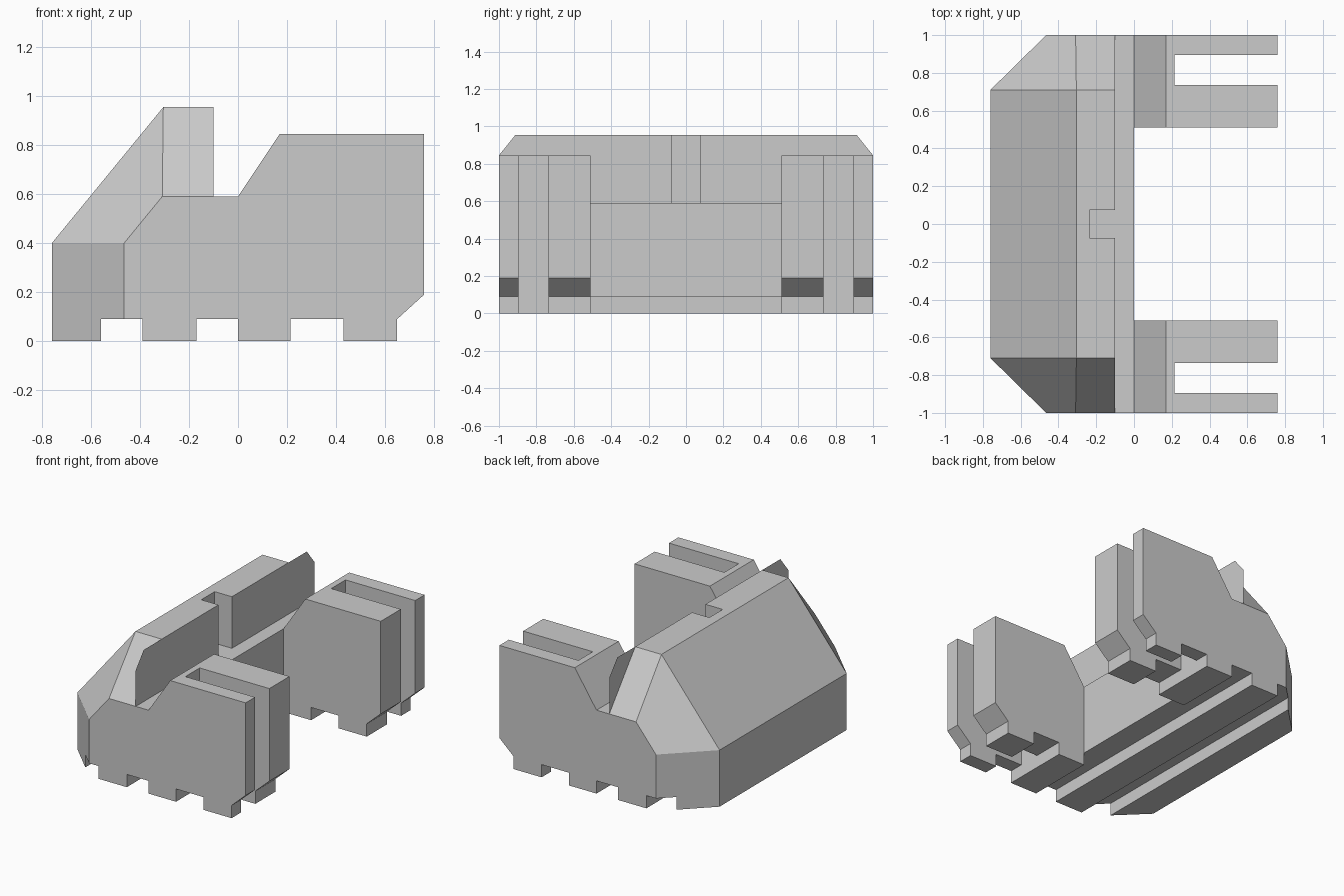
import bpy
import bmesh
from mathutils import Vector

if "Cube" in bpy.data.objects:
    bpy.data.objects.remove(bpy.data.objects["Cube"])


def prism(name, points, axis, lo, hi):
    """Extrude a closed 2D profile along axis 'x' (points are y,z) or 'y' (points are x,z)."""
    def place(p, d):
        return (d, p[0], p[1]) if axis == 'x' else (p[0], d, p[1])
    bm = bmesh.new()
    face = bm.faces.new([bm.verts.new(place(p, lo)) for p in points])
    ext = bmesh.ops.extrude_face_region(bm, geom=[face])
    verts = [g for g in ext['geom'] if isinstance(g, bmesh.types.BMVert)]
    bmesh.ops.translate(bm, verts=verts, vec=place((0, 0), hi - lo))
    bmesh.ops.recalc_face_normals(bm, faces=bm.faces)
    mesh = bpy.data.meshes.new(name)
    bm.to_mesh(mesh)
    bm.free()
    obj = bpy.data.objects.new(name, mesh)
    bpy.context.collection.objects.link(obj)
    return obj


def box(x0, x1, y0, y1, z0, z1):
    return prism("cutter", [(x0, z0), (x1, z0), (x1, z1), (x0, z1)], 'y', y0, y1)


def half_space(point, normal, size=3.0):
    """Big block lying on the outer side of a plane."""
    n = Vector(normal).normalized()
    h = size / 2
    obj = box(-h, h, -h, h, 0, size)
    mat = n.to_track_quat('Z', 'Y').to_matrix().to_4x4()
    mat.translation = Vector(point)
    obj.data.transform(mat)
    return obj


def cut(target, cutter):
    cutter.hide_render = True
    mod = target.modifiers.new("cut", 'BOOLEAN')
    mod.operation = 'DIFFERENCE'
    mod.solver = 'EXACT'
    mod.object = cutter
    bpy.context.view_layer.objects.active = target
    bpy.ops.object.modifier_apply(modifier=mod.name)
    bpy.data.objects.remove(cutter)


# Side profile: grooved foot, sloped back, raised ridge, low deck, tall arms
profile = [
    (-0.76, 0), (-0.56, 0), (-0.56, 0.09), (-0.39, 0.09), (-0.39, 0),
    (-0.17, 0), (-0.17, 0.09), (0, 0.09), (0, 0), (0.215, 0),
    (0.215, 0.09), (0.43, 0.09), (0.43, 0), (0.65, 0), (0.65, 0.09),
    (0.76, 0.19), (0.76, 0.845), (0.17, 0.845), (0, 0.59), (-0.1, 0.59),
    (-0.1, 0.955), (-0.305, 0.955), (-0.76, 0.40),
]
body = prism("slotted_block", profile, 'y', -1, 1)

for s in (-1, 1):
    # Back corner: upright chamfer, then the sloped facet above it
    a = Vector((-0.76, s * 0.71, 0.40))
    b = Vector((-0.465, s, 0.40))
    d = Vector((-0.305, s * 0.71, 0.955))
    cut(body, half_space(a, (-0.29, s * 0.295, 0)))
    n = (b - a).cross(d - a)
    cut(body, half_space(a, n if n.z > 0 else -n))
    # Sloped end of the ridge
    cut(body, prism("cutter", [(s * 0.565, 1.1375), (s * 1.145, 0.4075),
                               (s * 1.145, 1.1375)], 'x', -1, -0.1))
    # Slot through each arm
    y0, y1 = sorted((s * 0.735, s * 0.895))
    cut(body, box(0.215, 1, y0, y1, -0.5, 1.5))

# Gap between the arms, and the notch in the ridge
cut(body, box(0, 1, -0.51, 0.51, -0.5, 1.5))
cut(body, box(-0.235, 0.5, -0.075, 0.075, 0.59, 1.5))
